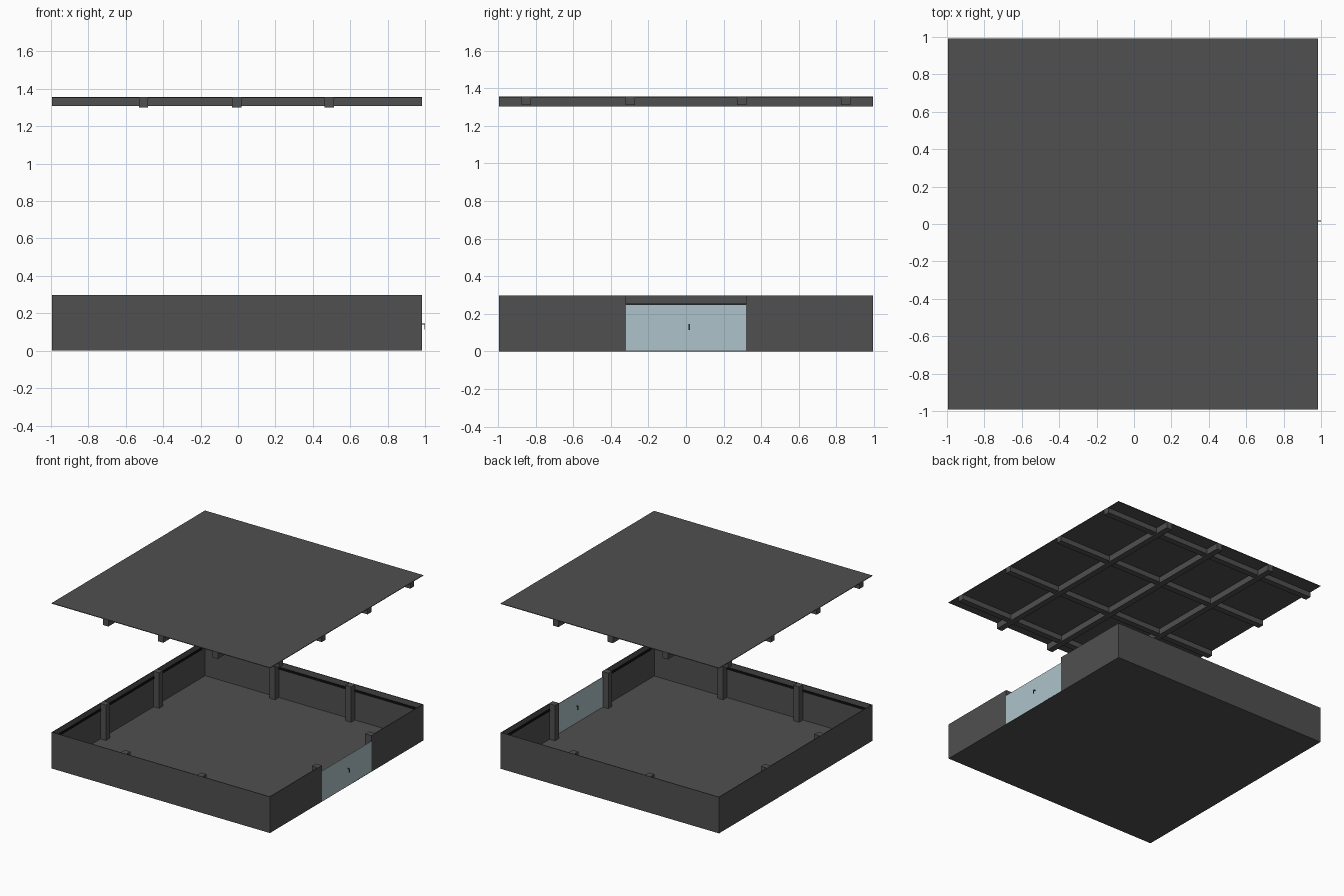
import bpy

if "Cube" in bpy.data.objects:
    bpy.data.objects.remove(bpy.data.objects["Cube"])


def material(name, color):
    m = bpy.data.materials.new(name)
    m.diffuse_color = (*color, 1)
    m.use_nodes = True
    m.node_tree.nodes["Principled BSDF"].inputs["Base Color"].default_value = m.diffuse_color
    return m


dark = material("dark_grey", (0.08, 0.08, 0.08))
black = material("black", (0.005, 0.005, 0.005))
glass = material("pale_blue", (0.42, 0.55, 0.59))


def box(name, x0, x1, y0, y1, z0, z1, mat=dark):
    """Box given by its limits on each axis."""
    bpy.ops.mesh.primitive_cube_add(
        size=1, location=((x0 + x1) / 2, (y0 + y1) / 2, (z0 + z1) / 2))
    ob = bpy.context.object
    ob.name = name
    ob.scale = (x1 - x0, y1 - y0, z1 - z0)
    bpy.ops.object.transform_apply(location=False, rotation=False, scale=True)
    ob.data.materials.append(mat)
    return ob


L, R, W = -0.995, 0.985, 0.993   # left, right, half depth
T, H = 0.006, 0.297              # wall thickness and height
P = 0.05                         # post and beam width
D = 0.32                         # half door width
S0, S1, SD = 0.238, 0.256, 0.006  # trim strip heights and depth

# Floor and walls
box("floor", L, R, -W, W, 0, 0.006)
box("left_wall", L, L + T, -W, W, 0, H)
box("front_wall", L, R, -W, -W + T, 0, H)
box("back_wall", L, R, W - T, W, 0, H)
box("right_wall_front", R - T, R, -W, -D, 0, H)
box("right_wall_back", R - T, R, D, W, 0, H)

# Posts on the inside of every wall
for s in (-1, 1):
    c = s * 0.345
    y0, y1 = c - P / 2, c + P / 2
    box("left_post", L + T, L + T + P, y0, y1, 0, H)
    box("right_post", R - T - P, R - T, y0, y1, 0, H)
    box("front_post", y0, y1, -W + T, -W + T + P, 0, H)
    box("back_post", y0, y1, W - T - P, W - T, 0, H)

# Dark trim strips near the wall tops
e = 0.05
box("left_strip", L + T, L + T + SD, -W + e, W - e, S0, S1, black)
box("front_strip", L + e, R - e, -W + T, -W + T + SD, S0, S1, black)
box("back_strip", L + e, R - e, W - T - SD, W - T, S0, S1, black)
box("right_strip_front", R - T - SD, R - T, -W + e, -D, S0, S1, black)
box("right_strip_back", R - T - SD, R - T, D, W - e, S0, S1, black)

# Door with a bent handle on each side
box("door", R - T, R, -D, D, 0.002, 0.25, glass)
for name, a, s in (("outer_handle", R, 1), ("inner_handle", R - T, -1)):
    tip = a + s * 0.015
    lo, hi = sorted((a, tip))
    box(name + "_stub", lo, hi, 0.014, 0.02, 0.14, 0.146)
    lo, hi = sorted((tip, tip - s * 0.004))
    box(name + "_grip", lo, hi, 0.014, 0.02, 0.114, 0.146)

# Raised roof sheet over a grid of beams
TOP = 1.356
box("roof", L, R, -W, W, TOP - 0.005, TOP)
for x in (-0.505, -0.007, 0.487):
    box("long_beam", x - P / 2, x + P / 2, -W, W, 1.301, TOP - 0.005)
for y in (-0.85, -0.297, 0.297, 0.85):
    box("cross_beam", L, R, y - P / 2, y + P / 2, 1.309, TOP - 0.005)
